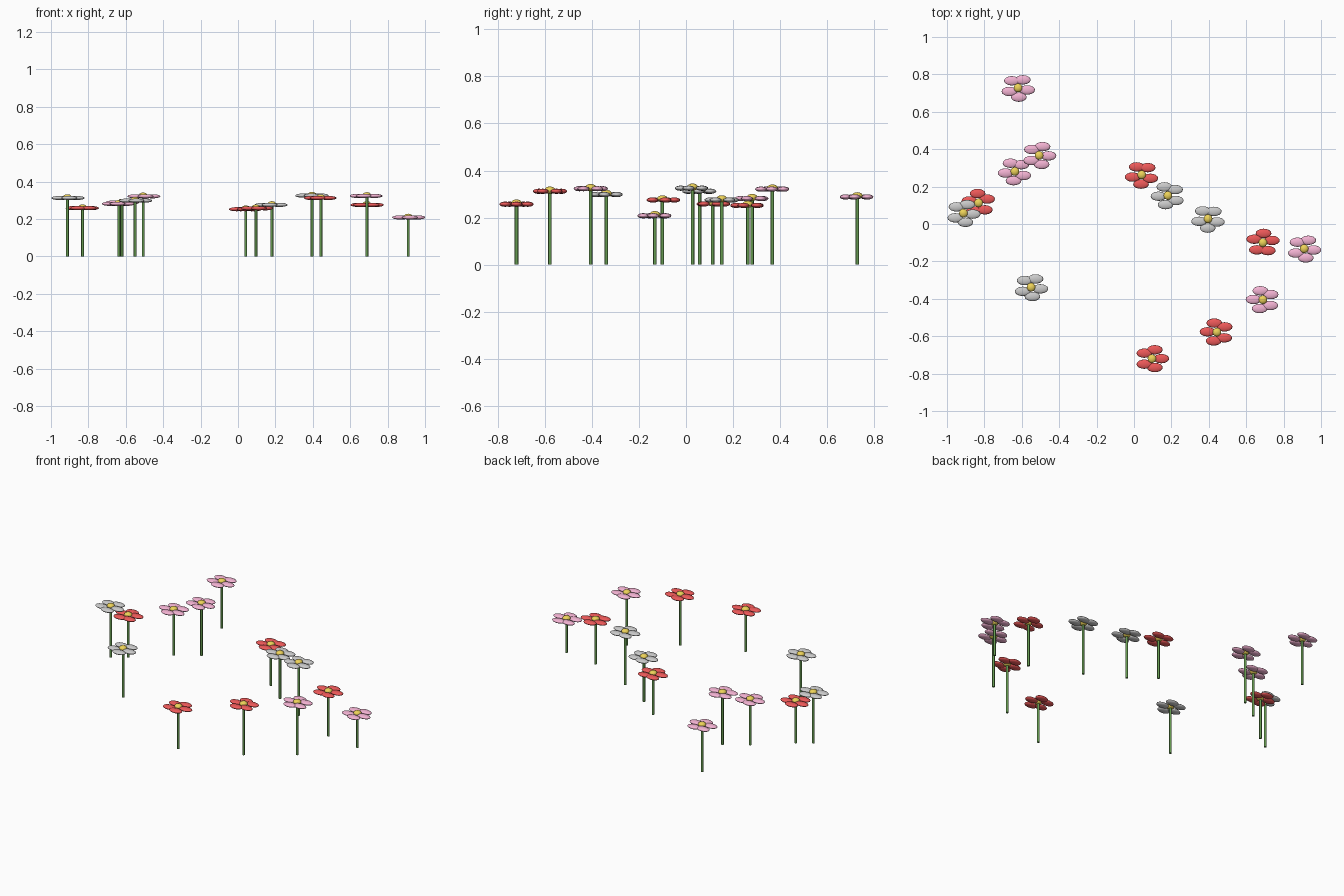
import bpy, bmesh, math
from mathutils import Matrix

if "Cube" in bpy.data.objects:
    bpy.data.objects.remove(bpy.data.objects["Cube"])


def material(name, rgb):
    m = bpy.data.materials.new(name)
    m.diffuse_color = (*rgb, 1)
    m.use_nodes = True
    m.node_tree.nodes["Principled BSDF"].inputs["Base Color"].default_value = m.diffuse_color
    return m


STEM = material("stem_green", (0.13, 0.32, 0.08))
YOLK = material("centre_yellow", (0.85, 0.65, 0.10))
PETAL = {"pink": material("petal_pink", (0.90, 0.45, 0.65)),
         "red": material("petal_red", (0.85, 0.10, 0.10)),
         "grey": None}


def finish(name, bm, mat):
    me = bpy.data.meshes.new(name)
    bm.to_mesh(me)
    bm.free()
    for p in me.polygons:
        p.use_smooth = True
    if mat:
        me.materials.append(mat)
    ob = bpy.data.objects.new(name, me)
    bpy.context.collection.objects.link(ob)
    return ob


def ball(bm, loc, size, u, v):
    m = Matrix.Translation(loc) @ Matrix.Diagonal((*size, 1))
    bmesh.ops.create_uvsphere(bm, u_segments=u, v_segments=v, radius=1, matrix=m)


def flower(x, y, z, colour, phase):
    # thin upright stem
    bm = bmesh.new()
    bmesh.ops.create_cone(bm, cap_ends=True, segments=8, radius1=0.0075, radius2=0.0075,
                          depth=z, matrix=Matrix.Translation((x, y, z / 2)))
    stem = finish("stem", bm, STEM)
    stem.data.set_sharp_from_angle(angle=math.radians(50))
    # five flat petals, all stretched along x
    bm = bmesh.new()
    for k in range(5):
        a = math.radians(phase + 72 * k)
        ball(bm, (x + 0.05 * math.cos(a), y + 0.05 * math.sin(a), z),
             (0.042, 0.025, 0.011), 16, 10)
    finish("petals", bm, PETAL[colour])
    # yellow centre
    bm = bmesh.new()
    ball(bm, (x, y, z + 0.005), (0.023, 0.023, 0.015), 16, 10)
    finish("flower_centre", bm, YOLK)


# x, y, petal height, colour, petal rotation in degrees
for f in [(-0.62, 0.728, 0.288, "pink", -13), (-0.507, 0.367, 0.321, "pink", -3),
          (-0.637, 0.281, 0.281, "pink", 46), (-0.831, 0.113, 0.258, "red", 24),
          (-0.912, 0.058, 0.312, "grey", -6), (-0.550, -0.338, 0.298, "grey", -10),
          (0.041, 0.263, 0.252, "red", -22), (0.181, 0.152, 0.275, "grey", -32),
          (0.396, 0.028, 0.325, "grey", -20), (0.689, -0.100, 0.275, "red", 14),
          (0.910, -0.132, 0.208, "pink", -8), (0.689, -0.405, 0.323, "pink", 34),
          (0.443, -0.578, 0.312, "red", 34), (0.096, -0.720, 0.257, "red", 0)]:
    flower(*f)
